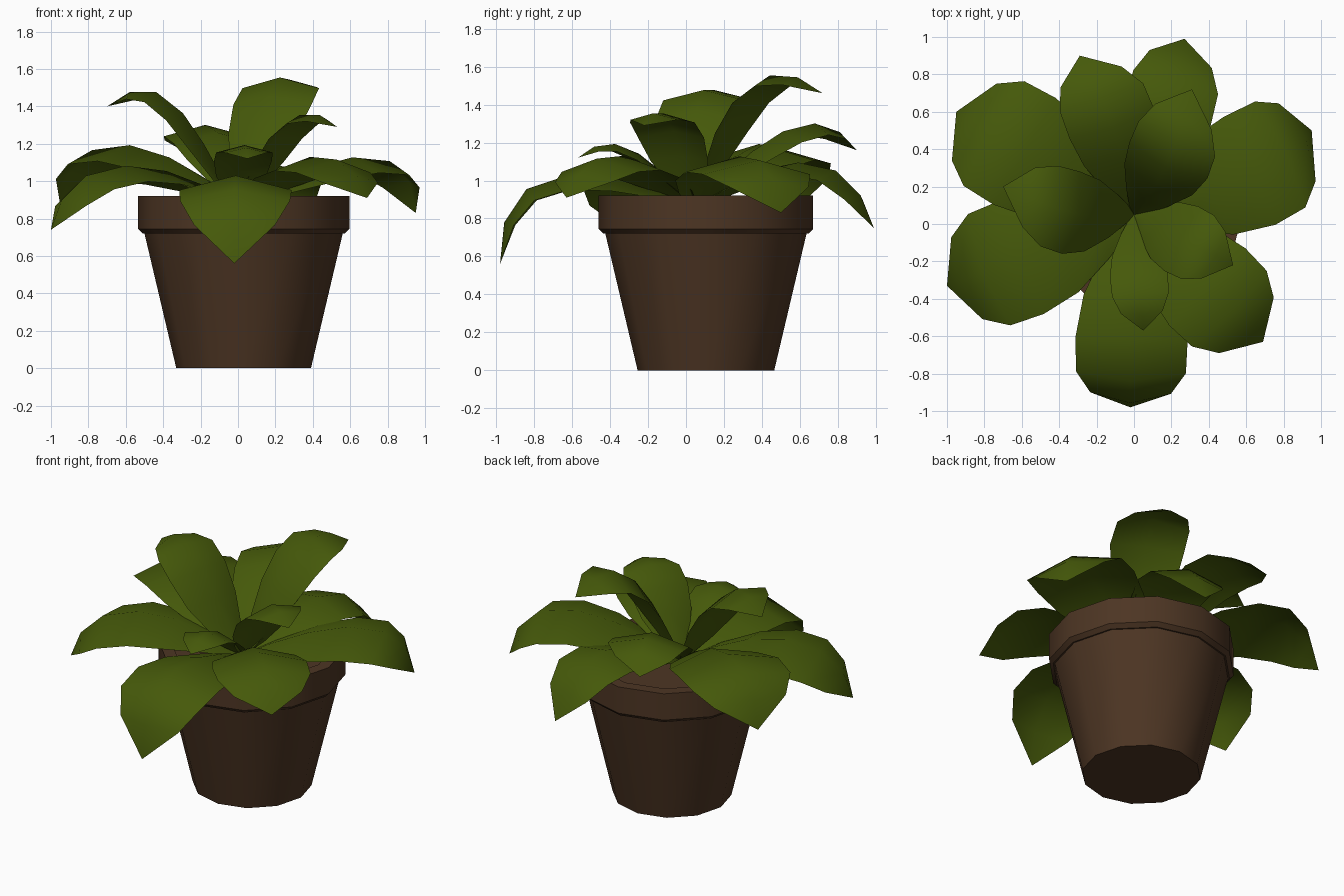
import bpy, bmesh, math
from mathutils import Vector

if "Cube" in bpy.data.objects:
    bpy.data.objects.remove(bpy.data.objects["Cube"])


def material(name, rgb):
    m = bpy.data.materials.new(name)
    m.diffuse_color = (*rgb, 1)
    m.use_nodes = True
    m.node_tree.nodes["Principled BSDF"].inputs["Base Color"].default_value = m.diffuse_color
    return m


brown = material("brown clay", (0.074, 0.036, 0.017))
green = material("leaf green", (0.060, 0.100, 0.003))


def finish(name, bm, mat, angle):
    me = bpy.data.meshes.new(name)
    bm.to_mesh(me)
    bm.free()
    ob = bpy.data.objects.new(name, me)
    bpy.context.collection.objects.link(ob)
    me.materials.append(mat)
    bpy.ops.object.select_all(action='DESELECT')
    ob.select_set(True)
    bpy.context.view_layer.objects.active = ob
    bpy.ops.object.shade_smooth_by_angle(angle=math.radians(angle))
    return ob


# Pot: 12-sided lathe with overhanging rim, inner wall and soil surface
PROFILE = [(0.36, 0), (0.53, 0.72), (0.54, 0.72), (0.565, 0.745),
           (0.565, 0.92), (0.49, 0.92), (0.475, 0.85)]
SIDES = 12
bm = bmesh.new()
rings = []
for r, z in PROFILE:
    rings.append([bm.verts.new((0.03 + r * math.cos(2 * math.pi * i / SIDES),
                                0.105 + r * math.sin(2 * math.pi * i / SIDES), z))
                  for i in range(SIDES)])
for a, b in zip(rings, rings[1:]):
    for i in range(SIDES):
        j = (i + 1) % SIDES
        bm.faces.new((a[i], a[j], b[j], b[i]))
bm.faces.new(rings[0][::-1])
bm.faces.new(rings[-1])
finish("pot", bm, brown, 35)

# Leaves: arched ridge with sloping sides, ending in a point
BASE = Vector((0, 0.05, 0.87))
ROWS = [(0, 0.1), (0.15, 0.52), (0.32, 0.87), (0.5, 1), (0.7, 0.98), (0.87, 0.72)]


def bezier(a, b, c, d, t):
    s = 1 - t
    return s**3 * a + 3 * s * s * t * b + 3 * s * t * t * c + t**3 * d


def leaf(name, tip, half, c1, c2, reach, bend):
    tip = Vector(tip)
    flat = Vector((tip.x - BASE.x, tip.y - BASE.y, 0))
    side = Vector((-flat.y, flat.x, 0)).normalized()
    p1 = BASE + flat * min(0.36, reach * 0.48) + side * bend
    p2 = BASE + flat * reach + side * bend
    p1.z, p2.z = c1, c2

    def spine(t):
        return bezier(BASE, p1, p2, tip, t)

    bm = bmesh.new()
    rows = []
    for t, w in ROWS:
        p = spine(t)
        tangent = (spine(t + 0.02) - spine(t)).normalized()
        drop = tangent.cross(side) * (-0.26 * half * w)
        rows.append([bm.verts.new(p - side * half * w + drop), bm.verts.new(p),
                     bm.verts.new(p + side * half * w + drop)])
    for a, b in zip(rows, rows[1:]):
        for i in (0, 1):
            bm.faces.new((a[i], a[i + 1], b[i + 1], b[i]))
    end = bm.verts.new(tip)
    for i in (0, 1):
        bm.faces.new((rows[-1][i], rows[-1][i + 1], end))
    bmesh.ops.recalc_face_normals(bm, faces=bm.faces)
    if sum(f.normal.z for f in bm.faces) < 0:
        bmesh.ops.reverse_faces(bm, faces=bm.faces)
    finish(name, bm, green, 60)


# name, tip, half width, two arch heights, forward reach, sideways bend
for args in [
    ("outer_leaf_front", (-0.02, -0.98, 0.56), 0.30, 1.04, 1.23, 1.03, 0),
    ("outer_leaf_front_right", (0.69, -0.63, 0.91), 0.29, 1.14, 1.28, 0.80, 0),
    ("outer_leaf_right", (0.95, 0.50, 0.83), 0.32, 1.10, 1.34, 0.96, -0.07),
    ("outer_leaf_back", (0.27, 0.99, 0.75), 0.24, 1.10, 1.28, 0.86, -0.03),
    ("outer_leaf_back_left", (-0.95, 0.60, 0.87), 0.33, 1.20, 1.40, 0.93, 0),
    ("outer_leaf_left", (-1.00, -0.33, 0.74), 0.325, 1.13, 1.22, 0.91, 0),
    ("inner_leaf_back_left", (-0.29, 0.90, 1.16), 0.24, 1.20, 1.48, 0.72, -0.06),
    ("inner_leaf_back", (0.31, 0.72, 1.46), 0.23, 1.32, 1.77, 0.50, -0.06),
    ("inner_leaf_left", (-0.70, 0.20, 1.40), 0.225, 1.18, 1.70, 0.50, 0.08),
    ("inner_leaf_right", (0.53, -0.22, 1.29), 0.195, 1.10, 1.54, 0.52, 0),
    ("inner_leaf_front", (0.05, -0.57, 1.12), 0.155, 1.05, 1.33, 0.64, 0),
]:
    leaf(*args)
